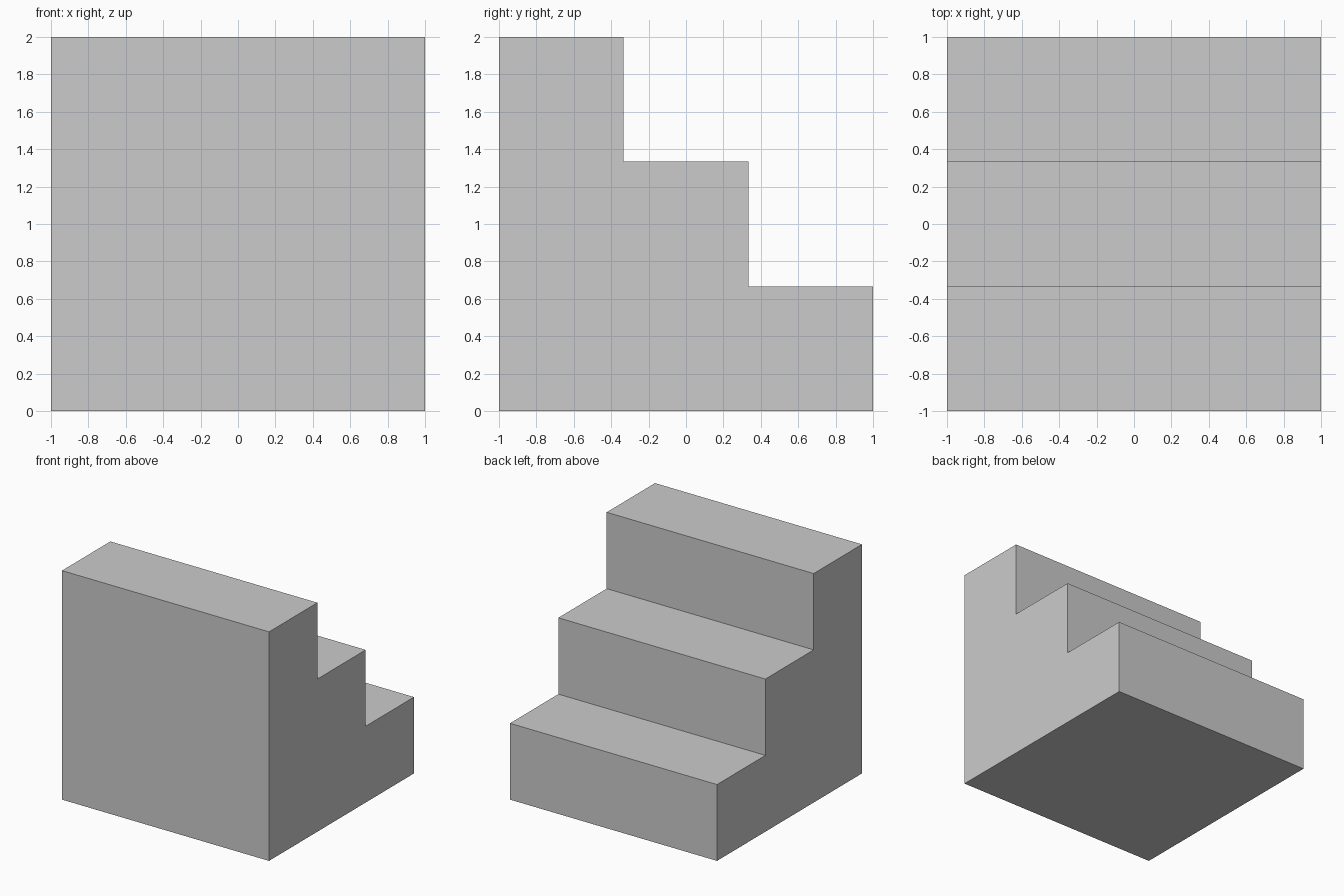
import bpy
import bmesh

if "Cube" in bpy.data.objects:
    bpy.data.objects.remove(bpy.data.objects["Cube"])

STEPS = 3
SIZE = 2.0
STEP = SIZE / STEPS
HALF = SIZE / 2

# Side profile (y, z): bottom edge, then climb the steps from back to front
profile = [(-HALF, 0), (HALF, 0)]
for i in range(STEPS):
    y = HALF - i * STEP
    z = (i + 1) * STEP
    profile += [(y, z), (y - STEP, z)]

# Staircase: extrude the profile across the width
bm = bmesh.new()
side = bm.faces.new([bm.verts.new((-HALF, y, z)) for y, z in profile])
result = bmesh.ops.extrude_face_region(bm, geom=[side], use_keep_orig=True)
new_verts = [g for g in result["geom"] if isinstance(g, bmesh.types.BMVert)]
bmesh.ops.translate(bm, verts=new_verts, vec=(SIZE, 0, 0))
bmesh.ops.recalc_face_normals(bm, faces=bm.faces)

mesh = bpy.data.meshes.new("staircase")
bm.to_mesh(mesh)
bm.free()
bpy.context.collection.objects.link(bpy.data.objects.new("staircase", mesh))
